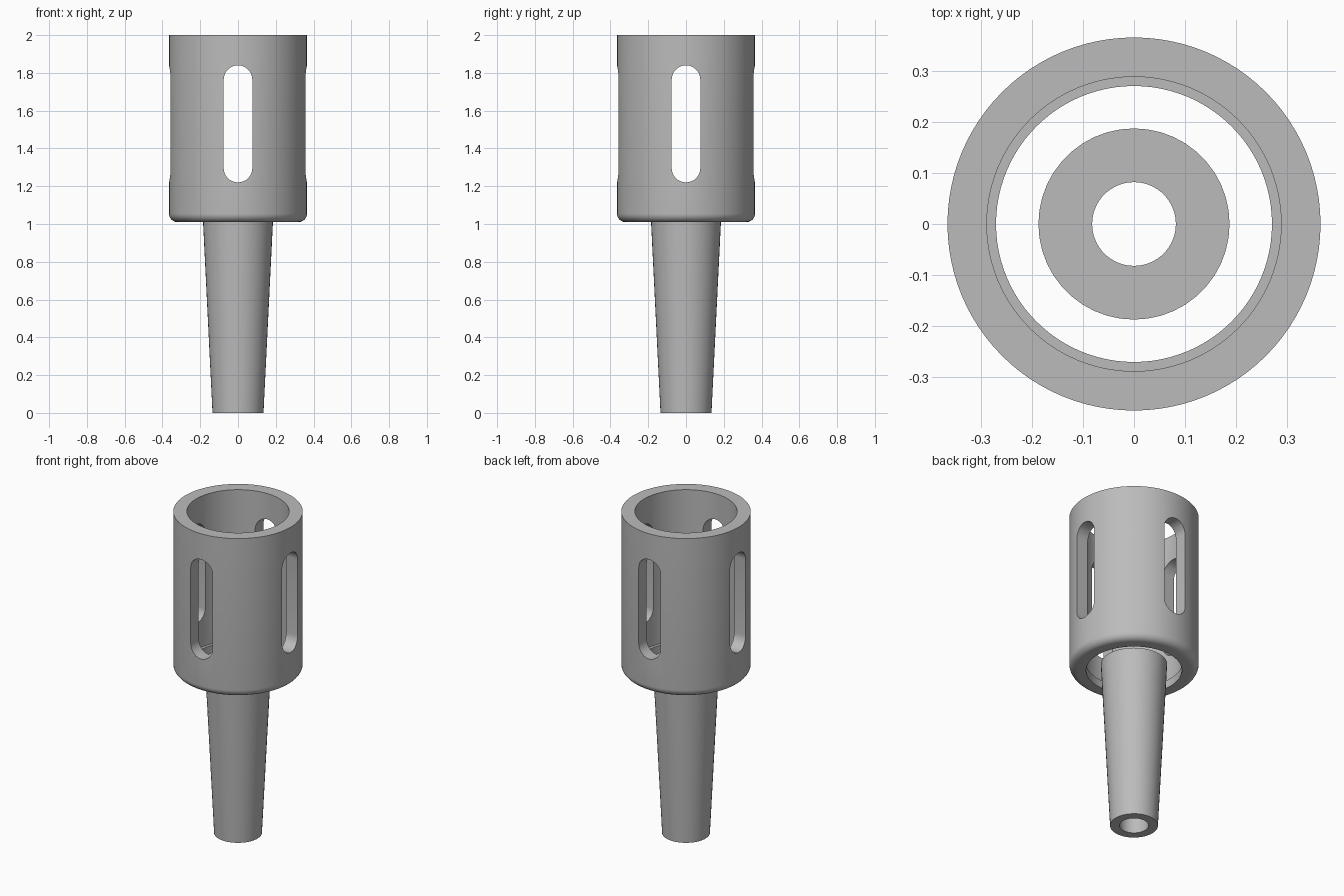
import bpy
import bmesh
from math import cos, sin, pi, radians

cube = bpy.data.objects.get("Cube")
if cube:
    bpy.data.objects.remove(cube, do_unlink=True)

grey = bpy.data.materials.new("plain grey")
grey.use_nodes = True
grey.diffuse_color = (0.5, 0.5, 0.5, 1)
grey.node_tree.nodes["Principled BSDF"].inputs["Base Color"].default_value = (0.5, 0.5, 0.5, 1)


def make_object(name, bm):
    bmesh.ops.recalc_face_normals(bm, faces=bm.faces[:])
    mesh = bpy.data.meshes.new(name)
    bm.to_mesh(mesh)
    bm.free()
    mesh.materials.append(grey)
    obj = bpy.data.objects.new(name, mesh)
    bpy.context.collection.objects.link(obj)
    return obj


def lathe(name, profile, sides):
    """Turn a closed (radius, height) outline about the z axis."""
    bm = bmesh.new()
    rings = []
    for i in range(sides):
        a = 2 * pi * i / sides
        rings.append([bm.verts.new((r * cos(a), r * sin(a), z)) for r, z in profile])
    n = len(profile)
    for i in range(sides):
        near, far = rings[i], rings[(i + 1) % sides]
        for j in range(n):
            k = (j + 1) % n
            bm.faces.new((near[j], far[j], far[k], near[k]))
    return make_object(name, bm)


def slot_cutter(name, half_width, low, high, axis):
    """Long round-ended bar running right through the sleeve."""
    steps = 14
    outline = []
    for centre, start in ((high - half_width, 0), (low + half_width, pi)):
        for i in range(steps + 1):
            a = start + pi * i / steps
            outline.append((half_width * cos(a), centre + half_width * sin(a)))
    bm = bmesh.new()
    place = (lambda u, z, d: (u, d, z)) if axis == "y" else (lambda u, z, d: (d, u, z))
    face = bm.faces.new([bm.verts.new(place(u, z, -0.6)) for u, z in outline])
    ext = bmesh.ops.extrude_face_region(bm, geom=[face])
    moved = [v for v in ext["geom"] if isinstance(v, bmesh.types.BMVert)]
    bmesh.ops.translate(bm, verts=moved, vec=place(0, 0, 1.2))
    return make_object(name, bm)


def smooth(obj):
    bpy.ops.object.select_all(action="DESELECT")
    obj.select_set(True)
    bpy.context.view_layer.objects.active = obj
    bpy.ops.object.shade_smooth_by_angle(angle=radians(30))


# Sleeve: open cylinder with a rounded bottom edge and a small inner lip
outer, bottom, fillet = 0.365, 1.01, 0.045
rounded = [(outer - fillet + fillet * sin(a), bottom + fillet - fillet * cos(a))
           for a in (pi / 2 * i / 8 for i in range(9))]
sleeve = lathe("sleeve", [(0.27, bottom)] + rounded
               + [(outer, 2), (0.288, 2), (0.288, 1.06), (0.27, 1.06)], 96)

# Four long windows, cut by two crossing bars
for axis in "xy":
    cutter = slot_cutter("slot_cutter_" + axis, 0.076, 1.22, 1.84, axis)
    cut = sleeve.modifiers.new("slots_" + axis, "BOOLEAN")
    cut.operation = "DIFFERENCE"
    cut.solver = "EXACT"
    cut.object = cutter
    bpy.context.view_layer.objects.active = sleeve
    bpy.ops.object.modifier_apply(modifier=cut.name)
    bpy.data.objects.remove(cutter, do_unlink=True)
smooth(sleeve)

# Tapered stem with a straight bore
stem = lathe("tapered_stem", [(0.082, 0), (0.135, 0), (0.187, 1.05), (0.082, 1.05)], 44)
smooth(stem)
